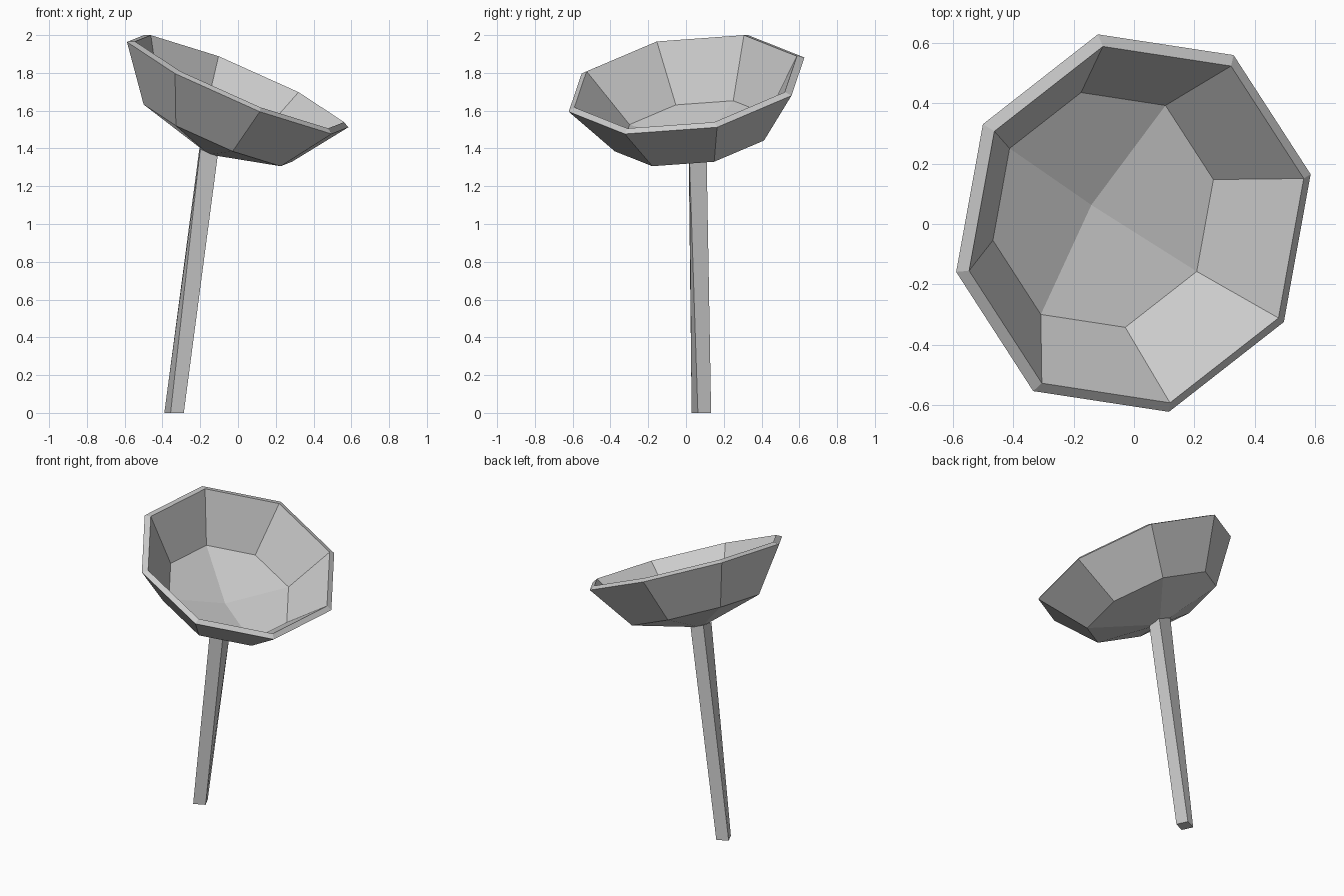
import bpy, math
from mathutils import Vector

if "Cube" in bpy.data.objects:
    bpy.data.objects.remove(bpy.data.objects["Cube"])

# Tilted octagon axes of the dish rim
U = Vector((0.586, 0.1615, -0.226))
V = Vector((-0.1175, 0.624, 0.1435))


def ring(center, k):
    c = Vector(center)
    return [c + k * (math.cos(i * math.pi / 4) * U + math.sin(i * math.pi / 4) * V)
            for i in range(8)]


def make(name, verts, faces):
    me = bpy.data.meshes.new(name)
    me.from_pydata(verts, [], faces)
    me.update()
    ob = bpy.data.objects.new(name, me)
    bpy.context.collection.objects.link(ob)
    return ob


# Dish: closed shell from outer apex, round the lip, to inner apex
rings = [
    ring((-0.107, 0.041, 1.481), 0.67),    # outer base
    ring((-0.002, 0.003, 1.738), 1.0),     # outer rim
    ring((0.008, -0.002, 1.753), 0.944),   # inner rim
    ring((-0.102, 0.0465, 1.49), 0.622),   # inner base
]
verts = [v for r in rings for v in r]
faces = []
for r in range(3):
    for i in range(8):
        j = (i + 1) % 8
        faces.append((r * 8 + i, r * 8 + j, r * 8 + 8 + j, r * 8 + 8 + i))
verts += [Vector((-0.155, 0.06, 1.368)), Vector((-0.141, 0.063, 1.403))]
for i in (1, 3, 5, 7):                     # four shallow quads per cap
    j, k = (i + 1) % 8, (i + 2) % 8
    faces.append((32, k, j, i))
    faces.append((33, 24 + i, 24 + j, 24 + k))
make("dish", verts, faces)

# Post: leaning, slightly twisted square bar that meets the dish underside
bottom = [(-0.357, 0.03), (-0.287, 0.063), (-0.32, 0.133), (-0.39, 0.10)]
top = [(-0.2, 0.014), (-0.108, 0.018), (-0.111, 0.109), (-0.203, 0.105)]
verts = [(x, y, 0) for x, y in bottom]
verts += [(x, y, 1.384 - 0.426 * (x + 0.155) + 0.148 * (y - 0.06)) for x, y in top]
faces = [(i, (i + 1) % 4, 4 + (i + 1) % 4, 4 + i) for i in range(4)]
make("post", verts, faces + [(3, 2, 1, 0), (4, 5, 6, 7)])
